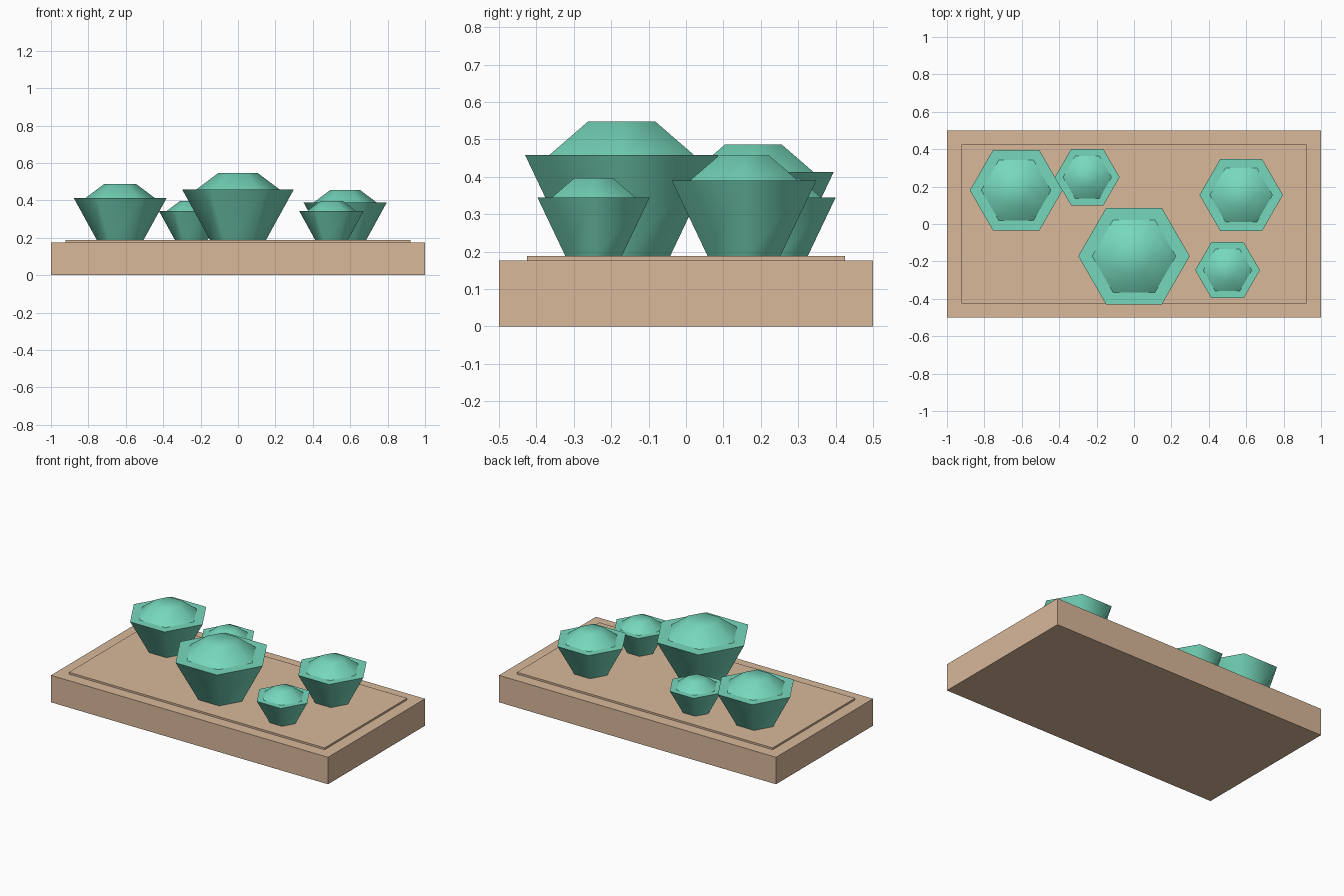
import bpy, bmesh, math

if "Cube" in bpy.data.objects:
    bpy.data.objects.remove(bpy.data.objects["Cube"])


def lin(c):
    c /= 255
    return c / 12.92 if c <= 0.04045 else ((c + 0.055) / 1.055) ** 2.4


def material(name, rgb):
    m = bpy.data.materials.new(name)
    m.diffuse_color = (*[lin(c) for c in rgb], 1)
    m.use_nodes = True
    m.node_tree.nodes["Principled BSDF"].inputs["Base Color"].default_value = m.diffuse_color
    return m


TAN = material("sandy tan", (216, 184, 154))
GREEN = material("mint green", (118, 216, 188))


def finish(bm, name, mat):
    bmesh.ops.recalc_face_normals(bm, faces=bm.faces)
    me = bpy.data.meshes.new(name)
    bm.to_mesh(me)
    bm.free()
    me.materials.append(mat)
    ob = bpy.data.objects.new(name, me)
    bpy.context.collection.objects.link(ob)
    return ob


def box(name, sx, sy, z0, z1, mat):
    bm = bmesh.new()
    bmesh.ops.create_cube(bm, size=1)
    for v in bm.verts:
        v.co = (v.co.x * sx, v.co.y * sy, z0 if v.co.z < 0 else z1)
    return finish(bm, name, mat)


def bush(name, x, y, z, r, sides=6):
    # hexagonal profile: foot, flared rim, flat ledge, low domed crown
    profile = [(0.5, 0), (1, 0.91), (0.75, 0.91), (0.35, 1.21)]
    bm = bmesh.new()
    rings = []
    for pr, pz in profile:
        rings.append([bm.verts.new((r * pr * math.cos(math.tau * i / sides),
                                    r * pr * math.sin(math.tau * i / sides),
                                    r * pz)) for i in range(sides)])
    for k, (a, b) in enumerate(zip(rings, rings[1:])):
        for i in range(sides):
            j = (i + 1) % sides
            f = bm.faces.new((a[i], a[j], b[j], b[i]))
            f.smooth = k != 1
    bm.faces.new(rings[0][::-1])
    bm.faces.new(rings[-1]).smooth = True
    # crisp edges at the foot, rim and ledge
    for ring in rings[:3]:
        for i in range(sides):
            bm.edges.get((ring[i], ring[(i + 1) % sides])).smooth = False
    ob = finish(bm, name, GREEN)
    ob.location = (x, y, z)
    return ob


# planter base with a slightly raised bed
box("base_slab", 2, 1, 0, 0.176, TAN)
box("raised_bed", 1.846, 0.85, 0.17, 0.188, TAN)

# five plants of different sizes
for name, x, y, r in (("large_plant", 0, -0.172, 0.298),
                      ("left_plant", -0.63, 0.18, 0.248),
                      ("small_back_plant", -0.25, 0.25, 0.173),
                      ("right_plant", 0.573, 0.155, 0.223),
                      ("small_front_plant", 0.5, -0.247, 0.173)):
    bush(name, x, y, 0.187, r)
